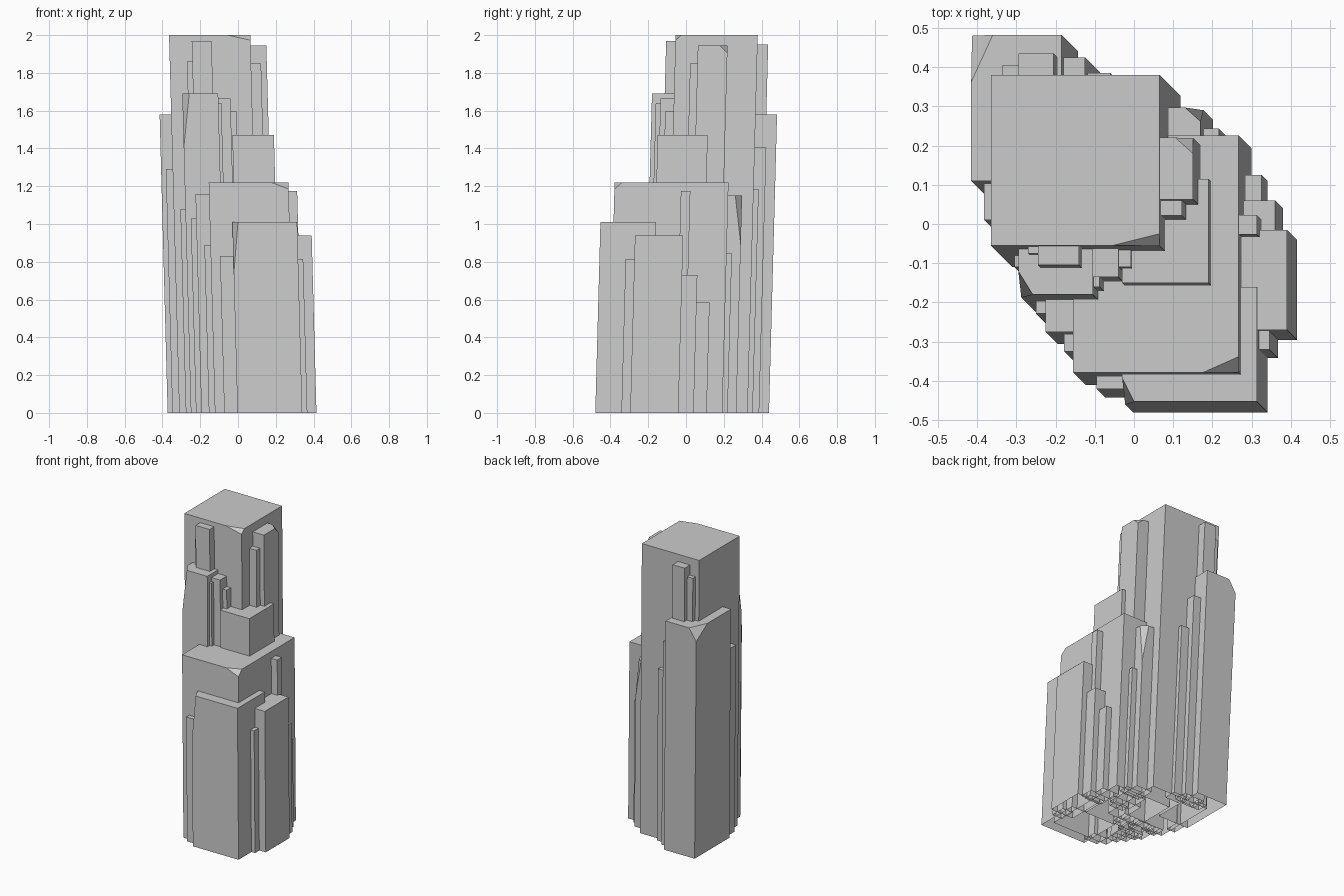
import bpy, bmesh
from mathutils import Vector

LEAN = Vector((-0.027, 0.027, 1.0))   # every column leans the same way


def column(name, x0, x1, y0, y1, h, cut=None):
    """Leaning box given by its top rectangle and height; open underneath.
    cut = (corner sign x, corner sign y, dx, dy, dz) slices one top corner."""
    bm = bmesh.new()
    top = [Vector((x, y, h)) for x, y in ((x0, y0), (x1, y0), (x1, y1), (x0, y1))]
    t = [bm.verts.new(p) for p in top]
    b = [bm.verts.new(p - LEAN * h) for p in top]
    bm.faces.new(t)
    bm.faces.new(b[::-1])
    for i in range(4):
        j = (i + 1) % 4
        bm.faces.new((b[i], b[j], t[j], t[i]))
    if cut:
        sx, sy, dx, dy, dz = cut
        p = Vector((x1 if sx > 0 else x0, y1 if sy > 0 else y0, h))
        a = p - Vector((sx * dx, 0, 0))
        c = p - Vector((0, sy * dy, 0))
        d = p - LEAN * dz
        n = (c - a).cross(d - a).normalized()
        if n.dot(p - a) < 0:
            n = -n
        bmesh.ops.bisect_plane(bm, geom=bm.verts[:] + bm.edges[:] + bm.faces[:],
                               plane_co=a, plane_no=n, clear_outer=True)
        bmesh.ops.holes_fill(bm, edges=[e for e in bm.edges if e.is_boundary], sides=0)
    bmesh.ops.recalc_face_normals(bm, faces=bm.faces[:])
    base = [f for f in bm.faces if all(v.co.z < 1e-4 for v in f.verts)]
    bmesh.ops.delete(bm, geom=base, context='FACES_ONLY')
    me = bpy.data.meshes.new(name)
    bm.to_mesh(me)
    bm.free()
    ob = bpy.data.objects.new(name, me)
    bpy.context.collection.objects.link(ob)


# Large columns, some with a chipped top corner
column("main_column", -0.365, 0.065, -0.055, 0.38, 2.0, (1, -1, 0.12, 0.03, 0.027))
column("back_left_column", -0.415, -0.185, 0.11, 0.482, 1.58, (-1, 1, 0.055, 0.12, 0.08))
column("front_column", -0.155, 0.267, -0.378, 0.225, 1.22, (1, -1, 0.09, 0.04, 0.035))
column("low_front_column", -0.03, 0.313, -0.453, -0.16, 1.01, (-1, -1, 0.03, 0.06, 0.28))
column("left_column", -0.295, -0.105, -0.18, 0.0, 1.69, (-1, -1, 0.037, 0.06, 0.29))
column("middle_column", -0.03, 0.19, -0.15, 0.115, 1.47)
column("right_column", 0.22, 0.39, -0.27, -0.015, 0.94)
column("upper_right_column", 0.0, 0.15, 0.063, 0.22, 1.945, (1, 1, 0.045, 0.04, 0.04))
column("back_right_column", 0.05, 0.17, 0.17, 0.297, 1.15, (1, 1, 0.04, 0.036, 0.26))

# Thin slivers around the large columns: x0, x1, y0, y1, height
slivers = {
    "upper_right": [(0.02, 0.122, 0.022, 0.08, 1.85)],
    "upper_front": [(-0.245, -0.14, -0.105, 0.0, 1.97), (-0.27, -0.22, -0.075, 0.0, 1.86)],
    "upper_back": [(-0.295, -0.205, 0.33, 0.435, 1.95), (-0.335, -0.27, 0.33, 0.405, 1.88)],
    "middle_front": [(-0.15, -0.04, -0.135, 0.0, 1.665), (-0.15, -0.088, -0.16, -0.08, 1.64),
                     (-0.06, -0.008, -0.11, 0.0, 1.595)],
    "left": [(-0.382, -0.32, 0.01, 0.107, 1.29), (-0.305, -0.24, -0.11, -0.02, 1.08),
             (-0.25, -0.18, -0.228, -0.15, 1.03), (-0.225, -0.1, -0.275, -0.15, 1.16),
             (-0.178, -0.1, -0.325, -0.24, 0.89), (-0.095, 0.0, -0.42, -0.33, 0.83)],
    "right": [(0.2, 0.313, -0.027, 0.023, 1.175), (0.27, 0.345, -0.32, -0.22, 0.815),
              (0.2, 0.325, 0.05, 0.125, 0.585), (0.2, 0.36, -0.03, 0.06, 0.73)],
    "back": [(0.1, 0.217, 0.17, 0.243, 0.845), (-0.24, -0.125, 0.33, 0.425, 1.405),
             (-0.16, -0.06, 0.3, 0.385, 1.185)],
}
for side, boxes in slivers.items():
    for i, box in enumerate(boxes, 1):
        column(f"{side}_sliver_{i}", *box)
